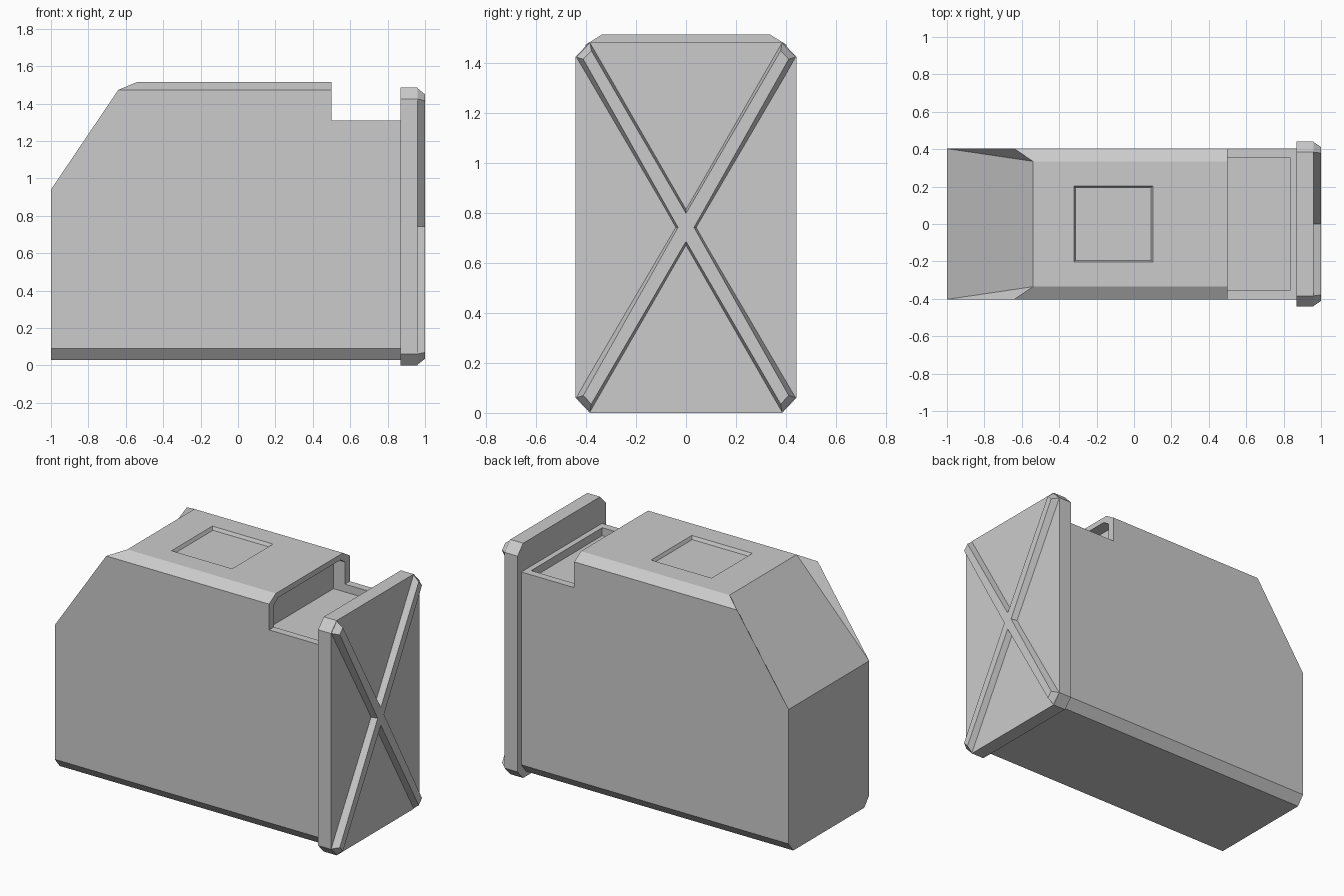
import bpy, bmesh
from mathutils import Vector

if "Cube" in bpy.data.objects:
    bpy.data.objects.remove(bpy.data.objects["Cube"])


def finish(name, bm):
    """Turn a bmesh into a flat-shaded object."""
    bmesh.ops.recalc_face_normals(bm, faces=bm.faces)
    mesh = bpy.data.meshes.new(name)
    bm.to_mesh(mesh)
    bm.free()
    obj = bpy.data.objects.new(name, mesh)
    bpy.context.collection.objects.link(obj)
    return obj


def loft(name, ring_a, ring_b):
    """Closed solid between two matching rings of points."""
    bm = bmesh.new()
    a = [bm.verts.new(p) for p in ring_a]
    b = [bm.verts.new(p) for p in ring_b]
    bm.faces.new(a)
    bm.faces.new(b)
    n = len(a)
    for i in range(n):
        j = (i + 1) % n
        bm.faces.new((a[i], a[j], b[j], b[i]))
    return finish(name, bm)


def along_x(name, profile, x0, x1):
    return loft(name, [(x0, y, z) for y, z in profile], [(x1, y, z) for y, z in profile])


def carve(target, cutter):
    mod = target.modifiers.new("cut", 'BOOLEAN')
    mod.operation = 'DIFFERENCE'
    mod.solver = 'EXACT'
    mod.object = cutter
    cutter.hide_render = True
    bpy.context.view_layer.objects.active = target
    bpy.ops.object.modifier_apply(modifier=mod.name)
    bpy.data.objects.remove(cutter)


# Main body: half outline mirrored across y, sloped left end, chamfered edges
END = 0.88
half = {
    'a': (-1, .355, .03), 'b': (-1, .403, .09), 'c': (-1, .403, .94),
    'd': (-.64, .403, 1.473), 'e': (-.54, .335, 1.515),
    'p': (END, .355, .03), 'q': (END, .403, .09),
    'r': (END, .403, 1.473), 's': (END, .335, 1.515),
}
bm = bmesh.new()
v = {}
for key, (x, y, z) in half.items():
    v[key] = bm.verts.new((x, y, z))
    v[key.upper()] = bm.verts.new((x, -y, z))
for side in ("bcdrq", "desr", "abqp", "ced"):
    bm.faces.new([v[k] for k in side])
    bm.faces.new([v[k] for k in side.upper()])
for across in ("cCEe", "esSE", "abcCBA", "apPA", "pqrsSRQP"):
    bm.faces.new([v[k] for k in across])
body = finish("body", bm)

# Lowered shelf at the right end of the roof
carve(body, along_x("shelf_cutter", [(-.6, 1.31), (.6, 1.31), (.6, 1.7), (-.6, 1.7)], .5, 1.1))

# Hollow in the shelf, running a short way under the roof
hollow = [(-.355, 1.26), (.355, 1.26), (.355, 1.45), (.31, 1.48), (-.31, 1.48), (-.355, 1.45)]
carve(body, along_x("hollow_cutter", hollow, .42, .835))


# Shallow square panel in the roof with sloped walls
def panel_ring(grow, z):
    x0, x1, y = -.312 - grow, .092 + grow, .194 + grow
    return [(x0, -y, z), (x1, -y, z), (x1, y, z), (x0, y, z)]


carve(body, loft("panel_cutter", panel_ring(0, 1.495), panel_ring(.02, 1.535)))

# End plate with clipped corners
H, MID = 1.485, .7425


def four_way(quadrant):
    """Mirror a quadrant (y, z offsets from the middle) into a full ring."""
    ring = list(quadrant)
    ring += [(y, -z) for y, z in reversed(quadrant)]
    ring += [(-y, -z) for y, z in quadrant]
    ring += [(-y, z) for y, z in reversed(quadrant)]
    out = []
    for p in ring:
        if not out or p != out[-1]:
            out.append(p)
    if out[0] == out[-1]:
        out.pop()
    return [(y, z + MID) for y, z in out]


along_x("end_plate", four_way([(.385, MID), (.442, MID - .06)]), .87, .96)


# Raised cross brace on the plate, tapering towards its face
def brace_ring(x, tip, outer, inner, notch):
    return [(x, y, z) for y, z in four_way([(0.0, tip), outer, inner, (notch, 0.0)])]


loft("cross_brace",
     brace_ring(.955, .074, (.385, MID), (.442, MID - .06), .042),
     brace_ring(1.0, .056, (.379, .707), (.411, .673), .032))
